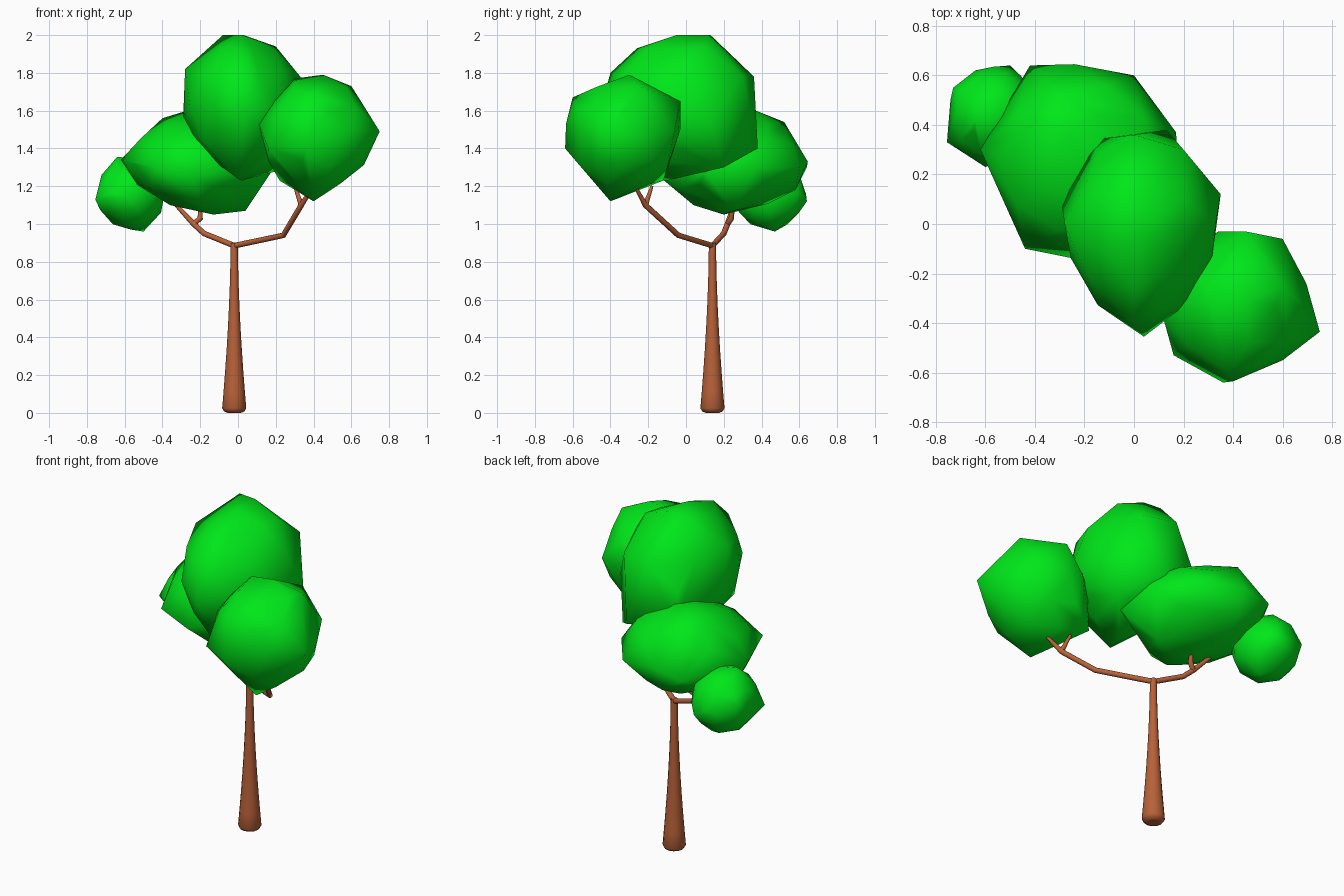
import bpy
import bmesh
from math import radians
from mathutils import Vector

default_cube = bpy.data.objects.get("Cube")
if default_cube:
    bpy.data.objects.remove(default_cube, do_unlink=True)


def make_material(name, color):
    material = bpy.data.materials.new(name)
    material.use_nodes = True
    material.diffuse_color = color
    material.node_tree.nodes["Principled BSDF"].inputs["Base Color"].default_value = color
    return material


leaf_green = make_material("leaf green", (0, 0.8, 0.01, 1))
bark_brown = make_material("bark brown", (0.48, 0.12, 0.04, 1))


def activate(obj):
    bpy.ops.object.select_all(action="DESELECT")
    obj.select_set(True)
    bpy.context.view_layer.objects.active = obj


def foliage(name, center, radii, corners):
    """Faceted leaf clump: a convex skin over a coarse ellipsoid and its outer corners."""
    ball = bmesh.new()
    bmesh.ops.create_icosphere(ball, subdivisions=2, radius=1)
    points = [Vector(corner) for corner in corners]
    points += [Vector(center) + vert.co * Vector(radii) for vert in ball.verts]
    ball.free()
    bm = bmesh.new()
    for point in points:
        # Skip points that crowd a corner already placed
        if all((point - vert.co).length > 0.05 for vert in bm.verts):
            bm.verts.new(point)
    bmesh.ops.convex_hull(bm, input=bm.verts[:])
    inside = [vert for vert in bm.verts if not vert.link_faces]
    bmesh.ops.delete(bm, geom=inside, context="VERTS")
    bmesh.ops.recalc_face_normals(bm, faces=bm.faces[:])
    mesh = bpy.data.meshes.new(name)
    bm.to_mesh(mesh)
    bm.free()
    mesh.materials.append(leaf_green)
    obj = bpy.data.objects.new(name, mesh)
    bpy.context.collection.objects.link(obj)
    activate(obj)
    bpy.ops.object.shade_smooth()


def limb(name, path, radii):
    """Round limb along a path, with one radius for each point."""
    curve = bpy.data.curves.new(name, "CURVE")
    curve.dimensions = "3D"
    curve.bevel_depth = 1
    curve.bevel_resolution = 4
    curve.use_fill_caps = True
    spline = curve.splines.new("POLY")
    spline.points.add(len(path) - 1)
    for point, position, radius in zip(spline.points, path, radii):
        point.co = (*position, 1)
        point.radius = radius
    curve.materials.append(bark_brown)
    obj = bpy.data.objects.new(name, curve)
    bpy.context.collection.objects.link(obj)
    activate(obj)
    bpy.ops.object.convert(target="MESH")
    bpy.ops.object.shade_smooth_by_angle(angle=radians(60))


def branch(name, path):
    """Limb that keeps its thickness and narrows at the tip."""
    limb(name, path, [0.015] * (len(path) - 1) + [0.008])


# Trunk: radius falls off along a power curve above a rounded foot
trunk_height = 0.9
trunk_x, trunk_y = -0.02, 0.14
crotch = (trunk_x, trunk_y, 0.885)
heights = [0.025] + [trunk_height * step / 8 for step in range(1, 9)]
flare = [0.019 + 0.047 * (1 - z / trunk_height) ** 1.7 for z in heights]
limb("trunk", [(trunk_x, trunk_y, z) for z in [0, 0.008] + heights], [0.035, 0.054] + flare)

# Branches forking up into the foliage
left_fork = (0.335, -0.215, 1.1)
right_fork = (-0.235, 0.22, 1)
branch("left_branch", [crotch, (0.24, -0.04, 0.94), left_fork, (0.4, -0.27, 1.2)])
branch("left_twig", [left_fork, (0.3, -0.18, 1.2)])
branch("right_branch", [crotch, (-0.18, 0.2, 0.95), right_fork, (-0.4, 0.28, 1.18)])
branch("right_twig", [right_fork, (-0.2, 0.24, 1.03), (-0.2, 0.25, 1.12)])

# Foliage clumps
foliage("top_foliage", (0.03, -0.02, 1.63), (0.3, 0.38, 0.35), [
    (0.02, -0.1, 1.23), (-0.28, 0, 1.82), (-0.29, 0.07, 1.57), (-0.08, 0.13, 2),
    (0.03, 0.12, 2), (0.02, -0.05, 2), (0.2, 0.1, 1.94), (0.33, 0, 1.78),
    (0.35, 0.12, 1.55), (0, -0.4, 1.8), (0.04, -0.455, 1.6), (0.13, 0.38, 1.4),
    (-0.17, 0.34, 1.45), (0, 0.36, 1.78), (0.2, 0.3, 1.78), (0.28, 0.2, 1.3),
    (0.3, -0.2, 1.55), (-0.18, -0.2, 1.44), (0, -0.2, 1.24), (0, -0.26, 1.93)])
foliage("left_foliage", (0.42, -0.33, 1.47), (0.29, 0.29, 0.3), [
    (0.75, -0.435, 1.49), (0.45, -0.3, 1.79), (0.4, -0.4, 1.12), (0.45, -0.03, 1.65),
    (0.34, -0.03, 1.5), (0.6, -0.06, 1.5), (0.36, -0.64, 1.4), (0.4, -0.635, 1.53),
    (0.11, -0.35, 1.53), (0.16, -0.53, 1.4), (0.22, -0.12, 1.23), (0.6, -0.55, 1.5),
    (0.3, -0.3, 1.77), (0.6, -0.25, 1.73), (0.38, -0.6, 1.67)])
foliage("right_foliage", (-0.21, 0.26, 1.32), (0.36, 0.35, 0.25), [
    (-0.62, 0.3, 1.34), (-0.4, 0.4, 1.56), (-0.27, 0.37, 1.6), (-0.3, 0.52, 1.54),
    (-0.42, 0.64, 1.3), (-0.24, 0.645, 1.33), (0, 0.6, 1.3), (0.17, 0.37, 1.3),
    (-0.24, -0.14, 1.25), (-0.44, -0.1, 1.3), (-0.13, 0.2, 1.05), (0.04, 0.25, 1.07),
    (0.18, 0.1, 1.28), (-0.36, 0.25, 1.1), (-0.2, 0.04, 1.1), (-0.25, 0.58, 1.18)])
foliage("small_foliage", (-0.565, 0.44, 1.16), (0.185, 0.195, 0.19), [
    (-0.755, 0.33, 1.13), (-0.73, 0.55, 1.2), (-0.5, 0.64, 1.12), (-0.6, 0.23, 1.15),
    (-0.5, 0.47, 0.96), (-0.64, 0.42, 1.355), (-0.64, 0.62, 1.15)])
